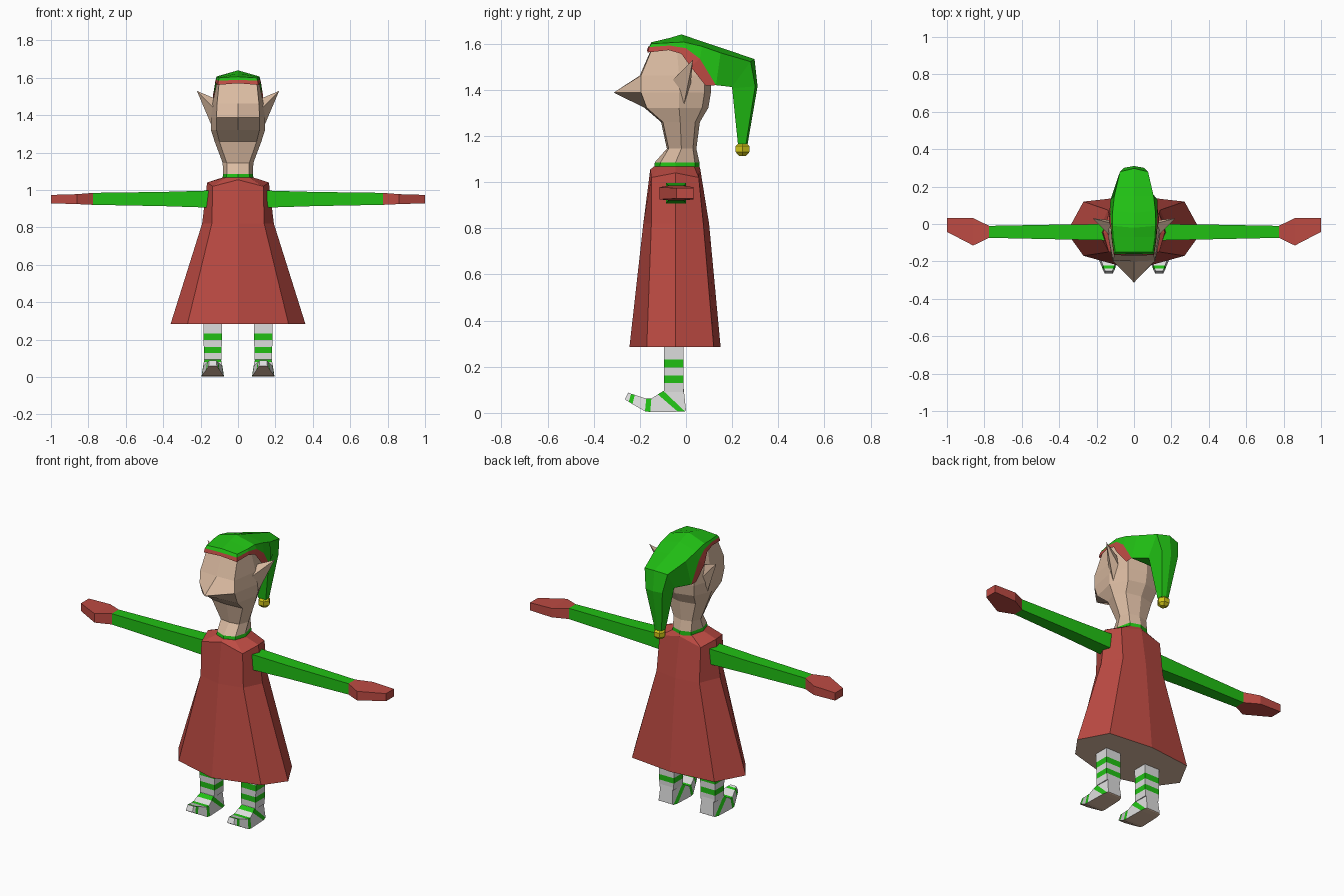
import bpy, bmesh, math

if "Cube" in bpy.data.objects:
    bpy.data.objects.remove(bpy.data.objects["Cube"])


def material(name, rgb):
    m = bpy.data.materials.new(name)
    m.diffuse_color = (*rgb, 1)
    m.use_nodes = True
    m.node_tree.nodes["Principled BSDF"].inputs["Base Color"].default_value = m.diffuse_color
    return m


RED = material("tunic_red", (0.51, 0.07, 0.056))
GREEN = material("bright_green", (0.015, 0.53, 0.007))
SKIN = material("skin_tan", (0.71, 0.50, 0.36))
WHITE = material("sock_white", (0.72, 0.72, 0.72))
YELLOW = material("bell_yellow", (0.65, 0.57, 0.01))


def loft(name, rings, mats, bands=None, closed=True, caps=(0, 0)):
    """Skin rings together; bands gives a material index per segment, caps for the ends."""
    bm = bmesh.new()
    vs = [[bm.verts.new(p) for p in r] for r in rings]
    n = len(rings[0])
    for i in range(len(vs) - 1):
        for j in range(n if closed else n - 1):
            k = (j + 1) % n
            f = bm.faces.new((vs[i][j], vs[i][k], vs[i + 1][k], vs[i + 1][j]))
            f.material_index = bands[i] if bands else 0
    if closed:
        bm.faces.new(vs[0][::-1]).material_index = caps[0]
        bm.faces.new(vs[-1]).material_index = caps[1]
    bmesh.ops.recalc_face_normals(bm, faces=bm.faces[:])
    return finish(name, bm, mats)


def finish(name, bm, mats):
    me = bpy.data.meshes.new(name)
    bm.to_mesh(me)
    bm.free()
    for m in mats:
        me.materials.append(m)
    ob = bpy.data.objects.new(name, me)
    bpy.context.collection.objects.link(ob)
    return ob


def sym(half):
    """Complete a half ring whose first and last points lie on x = 0."""
    return half + [(-x, y, z) for x, y, z in half[-2:0:-1]]


def level(z, yf, c1, side, c2, yb):
    """Eight-sided horizontal ring: front, corner, side, corner, back."""
    return sym([(0, yf, z), (*c1, z), (*side, z), (*c2, z), (0, yb, z)])


# Flared tunic with sloping shoulders
loft("tunic", [
    level(.285, -.245, (.27, -.17), (.36, -.045), (.27, .12), .15),
    level(.82, -.185, (.14, -.15), (.192, -.045), (.14, .075), .10),
    sym([(0, -.155, 1.055), (.135, -.15, 1.02), (.165, -.045, 1.04),
         (.135, .055, 1.02), (0, .062, 1.055)]),
    level(1.068, -.138, (.06, -.115), (.08, -.045), (.06, .035), .058),
], [RED, SKIN], caps=(1, 0))

# Collar, neck and head, with the nose pulled out of one ring
loft("head", [
    level(1.05, -.14, (.062, -.118), (.084, -.045), (.062, .038), .06),
    level(1.086, -.135, (.06, -.11), (.08, -.045), (.06, .038), .058),
    level(1.145, -.083, (.06, -.075), (.082, -.02), (.06, .03), .045),
    level(1.26, -.108, (.10, -.10), (.125, -.025), (.09, .04), .06),
    level(1.322, -.18, (.115, -.17), (.145, -.03), (.10, .07), .097),
    level(1.388, -.313, (.115, -.195), (.145, -.03), (.11, .08), .108),
    level(1.462, -.20, (.112, -.195), (.136, -.03), (.11, .08), .11),
    level(1.583, -.148, (.10, -.145), (.112, -.04), (.09, .03), .05),
], [SKIN, GREEN], [1, 0, 0, 0, 0, 0, 0], caps=(1, 0))

# Pointed ears
for s, side in ((1, "left"), (-1, "right")):
    bm = bmesh.new()
    base = [bm.verts.new((s * x, y, z)) for x, y, z in
            [(.13, -.06, 1.44), (.125, .005, 1.49), (.122, .02, 1.42), (.135, -.01, 1.33)]]
    tip = bm.verts.new((s * .22, .03, 1.53))
    bm.faces.new(base)
    for i in range(4):
        bm.faces.new((base[i], base[(i + 1) % 4], tip))
    bmesh.ops.recalc_face_normals(bm, faces=bm.faces[:])
    finish("ear_" + side, bm, [SKIN])

# Drooping cap: each ring has a crown, an upper edge, a lower edge and an underside
low = [(.105, -.16, 1.585), (.118, -.07, 1.592), (.122, 0, 1.58),
       (.126, .06, 1.535), (.126, .13, 1.42)]
up = [(.10, -.15, 1.60), (.112, -.07, 1.604), (.115, -.01, 1.607),
      (.114, .07, 1.588), (.105, .15, 1.56)]
top = [(-.15, 1.606), (-.07, 1.625), (-.02, 1.64), (.06, 1.613), (.15, 1.583)]
# tail of the cap
low += [(.068, .20, 1.412), (.062, .20, 1.406), (.024, .225, 1.165)]
up += [(.075, .28, 1.522), (.055, .30, 1.415), (.022, .26, 1.165)]
top += [(.297, 1.533), (.31, 1.415), (.267, 1.165)]
loft("cap", [sym([(0, *t), u, l, (0, l[1], l[2])]) for t, u, l in zip(top, up, low)], [GREEN])

# Red brim strip running round the face edge of the cap
lower = [(.108, -.166, 1.562), (.12, -.075, 1.572), (.125, -.02, 1.556),
         (.135, .02, 1.50), (.126, .085, 1.418)]


def wrap(pts, zc):
    return [(-x, y, z) for x, y, z in pts[::-1]] + [(0, pts[0][1] - .003, zc)] + pts


loft("cap_brim", [wrap(low[:5], 1.589), wrap(lower, 1.571)], [RED], closed=False)

# Bell at the end of the cap
loft("bell", [[(r * math.cos(a * math.pi / 3), .245 + r * math.sin(a * math.pi / 3), z)
               for a in range(6)]
              for r, z in ((.018, 1.114), (.034, 1.13), (.034, 1.156), (.018, 1.172))], [YELLOW])


def block(x, y0, y1, z0, z1):
    return [(x, y0, z0), (x, y1, z0), (x, y1, z1), (x, y0, z1)]


for s, side in ((1, "left"), (-1, "right")):
    # Sleeve and mitten
    loft("sleeve_" + side, [
        block(s * .12, -.088, 0, .905, .998),
        block(s * .40, -.082, -.003, .914, .99),
        block(s * .775, -.074, -.010, .921, .985)], [GREEN])
    loft("mitten_" + side, [
        block(s * .775, -.074, -.010, .921, .985),
        block(s * .86, -.115, .032, .925, .978),
        block(s * 1.0, -.042, .032, .929, .974)], [RED])

    # Striped leg
    cx = s * .135
    loft("leg_" + side, [
        [(cx - w, -.096, z), (cx + w, -.096, z), (cx + w, -.01, z), (cx - w, -.01, z)]
        for w, z in ((.05, .33), (.049, .232), (.049, .197), (.048, .162), (.048, .13), (.046, .09))],
        [WHITE, GREEN], [0, 1, 0, 1, 0])

    # Striped foot with upturned toe: half width, bottom y z, top y z
    foot = [(.045, 0, .010, -.01, .105), (.05, -.005, .007, -.098, .095),
            (.056, -.035, .005, -.122, .08), (.06, -.155, .004, -.15, .062),
            (.058, -.178, .007, -.172, .062), (.036, -.232, .038, -.222, .078),
            (.03, -.248, .048, -.238, .083), (.022, -.265, .058, -.25, .088)]
    ob = loft("foot_" + side, [
        [(cx - w, yb, zb), (cx + w, yb, zb), (cx + w * .85, yt, zt), (cx - w * .85, yt, zt)]
        for w, yb, zb, yt, zt in foot], [WHITE, GREEN, SKIN], [0, 1, 0, 1, 0, 1, 0])
    # Sole faces point downwards
    for p in ob.data.polygons:
        if p.normal.z < -.6:
            p.material_index = 2
